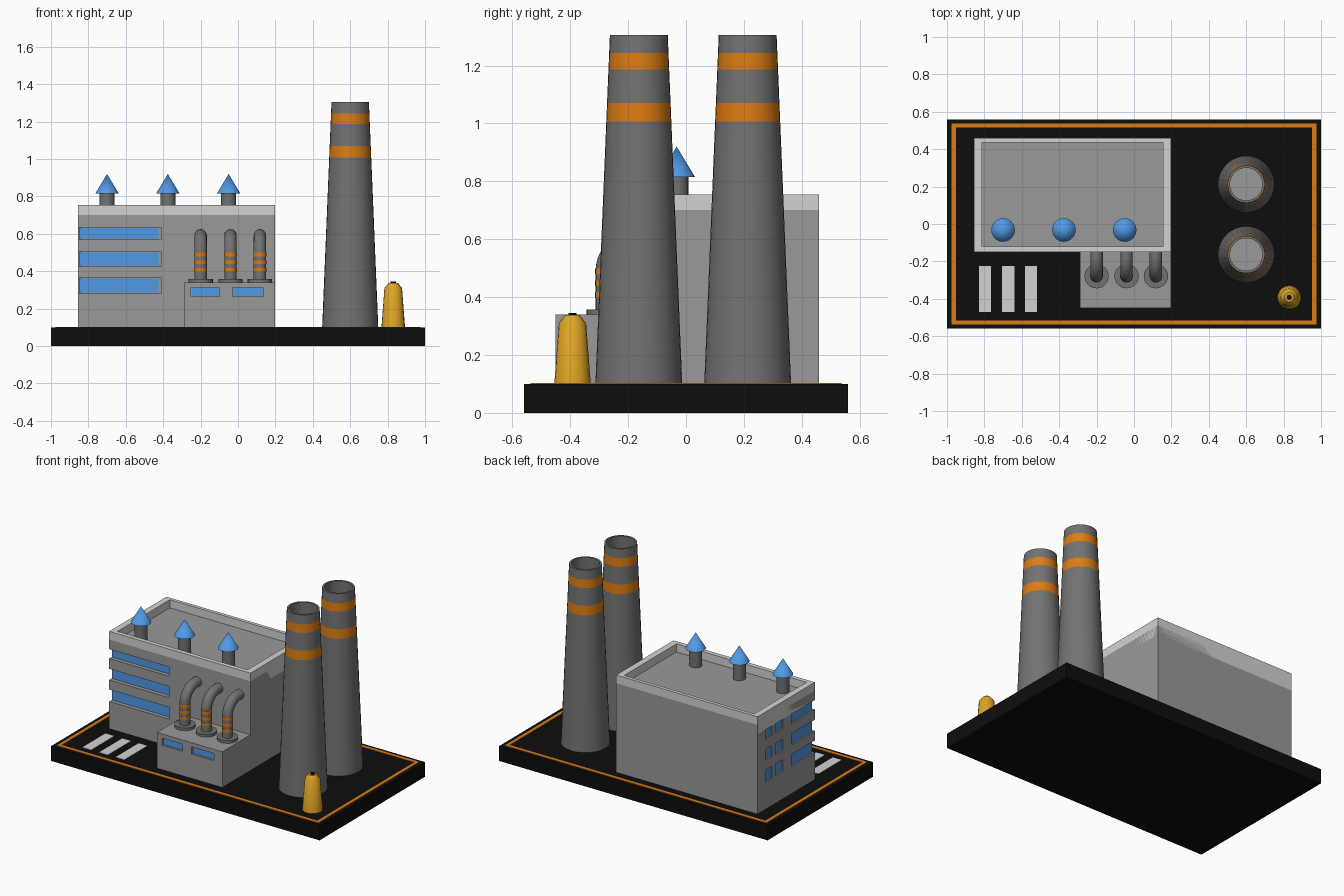
import bpy, bmesh, math
from mathutils import Vector

default = bpy.data.objects.get("Cube")
if default:
    bpy.data.objects.remove(default, do_unlink=True)


def material(name, r, g, b):
    m = bpy.data.materials.new(name)
    m.use_nodes = True
    m.diffuse_color = (r, g, b, 1)
    m.node_tree.nodes["Principled BSDF"].inputs["Base Color"].default_value = (r, g, b, 1)
    return m


BLACK = material("black", 0.004, 0.004, 0.004)
GREY = material("wall grey", 0.32, 0.32, 0.32)
WHITE = material("white", 0.65, 0.65, 0.65)
DARK = material("dark grey", 0.17, 0.17, 0.17)
ORANGE = material("orange", 0.72, 0.2, 0.006)
BLUE = material("blue", 0.08, 0.32, 0.78)
YELLOW = material("yellow", 0.74, 0.38, 0.018)


def finish(name, bm, mats, smooth=False):
    bmesh.ops.recalc_face_normals(bm, faces=bm.faces)
    me = bpy.data.meshes.new(name)
    bm.to_mesh(me)
    bm.free()
    for m in mats:
        me.materials.append(m)
    ob = bpy.data.objects.new(name, me)
    bpy.context.collection.objects.link(ob)
    if smooth:
        bpy.ops.object.select_all(action="DESELECT")
        ob.select_set(True)
        bpy.context.view_layer.objects.active = ob
        bpy.ops.object.shade_smooth_by_angle(angle=math.radians(35))
    return ob


def boxes(name, mat, *spans):
    """One object from boxes given as ((x0, x1), (y0, y1), (z0, z1))."""
    bm = bmesh.new()
    for span in spans:
        for v in bmesh.ops.create_cube(bm, size=1)["verts"]:
            v.co = [a + (b - a) * (c + 0.5) for (a, b), c in zip(span, v.co)]
    return finish(name, bm, [mat])


def lathe(name, x, y, profile, mats, sides=32, slots=None):
    """Revolve (radius, z) points; slots gives a material slot per segment."""
    bm = bmesh.new()
    rings = []
    for r, z in profile:
        if r == 0:
            rings.append([bm.verts.new((x, y, z))] * sides)
        else:
            angles = [2 * math.pi * i / sides for i in range(sides)]
            rings.append([bm.verts.new((x + r * math.cos(a), y + r * math.sin(a), z)) for a in angles])
    for k, (lo, hi) in enumerate(zip(rings, rings[1:])):
        for i in range(sides):
            j = (i + 1) % sides
            corners = list(dict.fromkeys((lo[i], lo[j], hi[j], hi[i])))
            bm.faces.new(corners).material_index = slots[k] if slots else 0
    return finish(name, bm, mats, True)


def frame(name, mat, outer, inner, z):
    """Rectangular ring between two (x0, x1, y0, y1) rectangles."""
    a, b, c, d = outer
    e, f, g, h = inner
    return boxes(name, mat, ((a, b), (c, g), z), ((a, b), (h, d), z),
                 ((a, e), (g, h), z), ((f, b), (g, h), z))


def carve(target, cutter):
    mod = target.modifiers.new("openings", "BOOLEAN")
    mod.object = cutter
    mod.solver = "EXACT"
    mod.use_self = True
    bpy.context.view_layer.objects.active = target
    bpy.ops.object.modifier_apply(modifier=mod.name)
    bpy.data.objects.remove(cutter, do_unlink=True)


# Ground slab with border line and crossing
boxes("base_slab", BLACK, ((-1, 1), (-0.56, 0.56), (0, 0.1)))
frame("border_line", ORANGE, (-0.975, 0.975, -0.538, 0.538),
      (-0.952, 0.952, -0.515, 0.515), (0.098, 0.103))
boxes("crossing_stripes", WHITE, *[((x, x + 0.065), (-0.47, -0.225), (0.098, 0.103))
                                   for x in (-0.83, -0.705, -0.583)])

# Main hall with ribbon windows wrapping the front left corner
L, R, F, B = -0.855, 0.198, -0.15, 0.46
hall = boxes("hall_walls", GREY, ((L, R), (F, B), (0.1, 0.7)))
rows = [(0.283, 0.363), (0.428, 0.503), (0.572, 0.635)]
side_windows = [(F + 0.03, 0.096), (0.19, 0.267), (0.31, 0.374)]
cuts, panes = [], []
for z in rows:
    glass_z = (z[0] + 0.003, z[1] - 0.003)
    cuts.append(((L - 0.1, -0.41), (F - 0.1, F + 0.03), z))
    panes.append(((L + 0.006, -0.425), (F + 0.022, F + 0.031), glass_z))
    for y in side_windows:
        cuts.append(((L - 0.1, L + 0.012), (y[0] - 0.002, y[1]), z))
        panes.append(((L + 0.006, L + 0.014), y, glass_z))
carve(hall, boxes("hall_cutter", GREY, *cuts))
boxes("hall_windows", BLUE, *panes)
frame("roof_parapet", WHITE, (L, R, F, B), (-0.813, 0.155, -0.12, 0.437), (0.637, 0.755))

# Low annex with two front windows
annex = boxes("annex", GREY, ((-0.29, R), (-0.45, F), (0.1, 0.34)))
spans = [(-0.25, -0.1), (-0.03, 0.135)]
carve(annex, boxes("annex_cutter", GREY, *[(x, (-0.5, -0.435), (0.264, 0.312)) for x in spans]))
boxes("annex_windows", BLUE, *[((a + 0.003, b - 0.003), (-0.442, -0.434), (0.267, 0.309)) for a, b in spans])

# Roof vents
for i, x in enumerate((-0.7, -0.375, -0.05)):
    lathe(f"vent_stem_{i + 1}", x, -0.032, [(0.04, 0.69), (0.04, 0.82)], [DARK], 24)
    lathe(f"vent_cap_{i + 1}", x, -0.032, [(0, 0.815), (0.063, 0.815), (0, 0.92)], [BLUE], 24)


def elbow_pipe(name, x, y, r, bend, z0, z1, y_end, sides=20):
    """Pipe rising from z0 to z1, then bending back into the wall."""
    path = [(y, z0, 0), (y, z1, 0)]
    for k in range(1, 11):
        a = math.pi / 2 * k / 10
        path.append((y + bend * (1 - math.cos(a)), z1 + bend * math.sin(a), a))
    path.append((y_end, z1 + bend, math.pi / 2))
    bm = bmesh.new()
    rings = []
    for py, pz, a in path:
        across = Vector((0, math.cos(a), -math.sin(a)))
        ring = []
        for i in range(sides):
            t = 2 * math.pi * i / sides
            ring.append(bm.verts.new(Vector((x, py, pz)) + r * (Vector((math.cos(t), 0, 0)) + across * math.sin(t))))
        rings.append(ring)
    for lo, hi in zip(rings, rings[1:]):
        for i in range(sides):
            j = (i + 1) % sides
            bm.faces.new((lo[i], lo[j], hi[j], hi[i]))
    return finish(name, bm, [DARK], True)


# Bent pipes from annex to hall, with flanges and painted rings
for i, x in enumerate((-0.2, -0.04, 0.117)):
    y = -0.279
    elbow_pipe(f"pipe_{i + 1}", x, y, 0.033, 0.1, 0.34, 0.492, F + 0.01)
    lathe(f"pipe_flange_{i + 1}", x, y, [(0.065, 0.335), (0.065, 0.358), (0, 0.358)], [DARK], 24)
    for k, z in enumerate((0.398, 0.438, 0.479)):
        lathe(f"pipe_ring_{i + 1}_{k + 1}", x, y,
              [(0.032, z), (0.0345, z), (0.0345, z + 0.02), (0.032, z + 0.02)], [ORANGE], 20)

# Tapered chimneys with orange bands and hollow tops
TOP = 1.305
heights = (0.1, 1.007, 1.07, 1.187, 1.243, TOP)
for name, y in (("front", -0.163), ("back", 0.213)):
    profile = [(0.15 - 0.05 * (z - 0.1) / (TOP - 0.1), z) for z in heights]
    profile += [(0.087, TOP), (0.087, 1.0), (0, 1.0)]
    lathe(f"chimney_{name}", 0.6, y, profile, [DARK, ORANGE, GREY], 32, (0, 1, 0, 1, 0, 0, 0, 2))

# Small yellow tank with a dark cap
lathe("tank", 0.83, -0.392, [(0.063, 0.1), (0.047, 0.31), (0.025, 0.338), (0, 0.338)], [YELLOW], 20)
lathe("tank_cap", 0.83, -0.392, [(0.014, 0.33), (0.014, 0.345), (0, 0.345)], [BLACK], 12)
